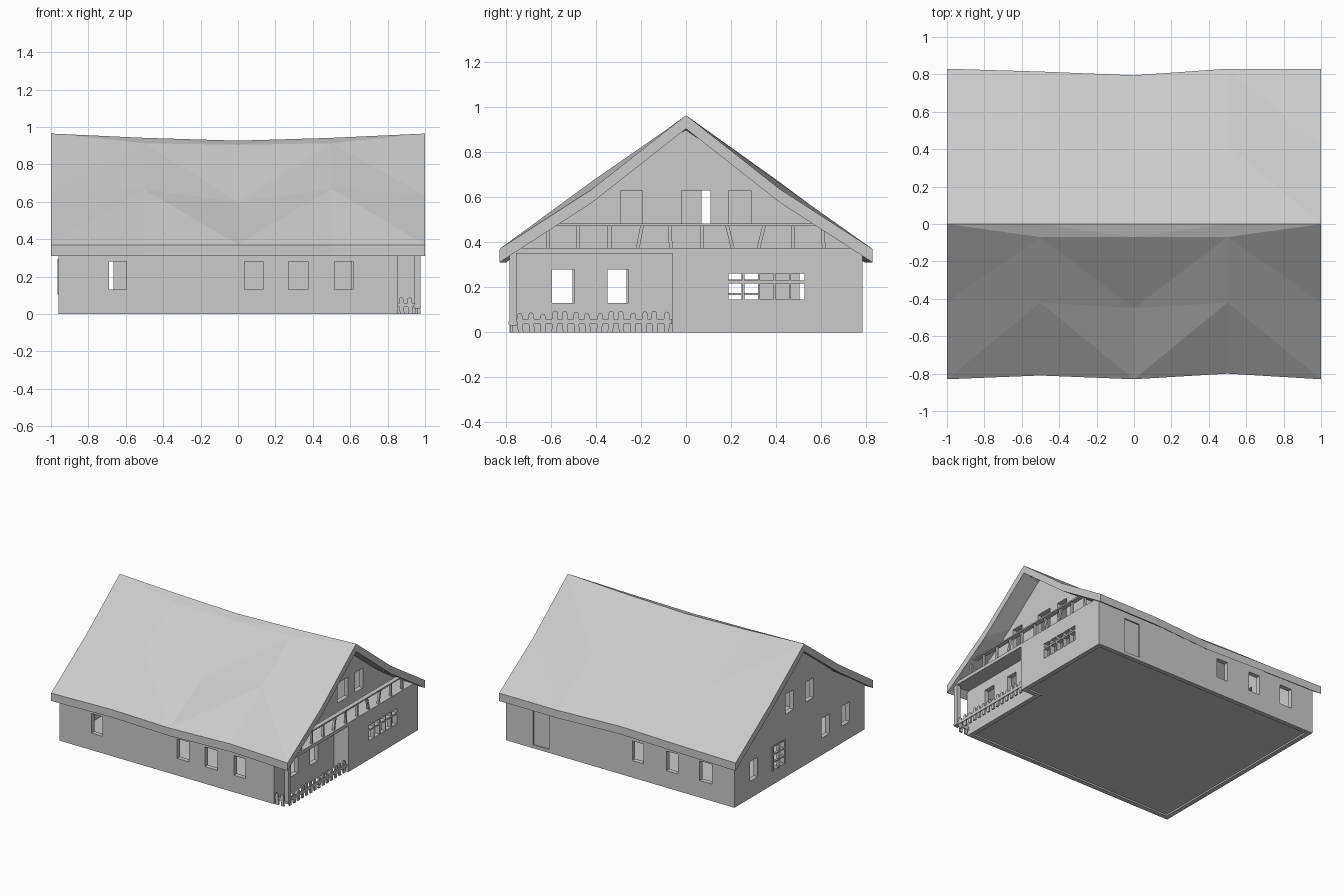
import bpy, bmesh, math, random
from mathutils import Vector, Matrix

if "Cube" in bpy.data.objects:
    bpy.data.objects.remove(bpy.data.objects["Cube"])

random.seed(4)


def finish(name, bm):
    bmesh.ops.recalc_face_normals(bm, faces=bm.faces)
    me = bpy.data.meshes.new(name)
    bm.to_mesh(me)
    bm.free()
    ob = bpy.data.objects.new(name, me)
    bpy.context.collection.objects.link(ob)
    return ob


def add_prism(bm, pts, axis, pos, t):
    """Extrude a 2D outline (horizontal, z) by t along x or y."""
    if axis == 'x':
        vs = [bm.verts.new((pos, a, z)) for a, z in pts]
        d = Vector((t, 0, 0))
    else:
        vs = [bm.verts.new((a, pos, z)) for a, z in pts]
        d = Vector((0, t, 0))
    f = bm.faces.new(vs)
    r = bmesh.ops.extrude_face_region(bm, geom=[f])
    nv = [v for v in r['geom'] if isinstance(v, bmesh.types.BMVert)]
    bmesh.ops.translate(bm, verts=nv, vec=d)


def rect(a0, a1, z0, z1):
    return [(a0, z0), (a1, z0), (a1, z1), (a0, z1)]


def box(bm, x0, x1, y0, y1, z0, z1):
    add_prism(bm, rect(y0, y1, z0, z1), 'x', x0, x1 - x0)


def wall(name, pts, axis, pos, t, holes=()):
    bm = bmesh.new()
    add_prism(bm, pts, axis, pos, t)
    ob = finish(name, bm)
    if holes:
        bm = bmesh.new()
        for h in holes:
            add_prism(bm, rect(*h), axis, pos - 0.05, t + 0.1)
        cutter = finish("cutter", bm)
        cutter.hide_render = True
        m = ob.modifiers.new("openings", 'BOOLEAN')
        m.operation, m.solver, m.object = 'DIFFERENCE', 'EXACT', cutter
        bpy.context.view_layer.objects.active = ob
        bpy.ops.object.modifier_apply(modifier=m.name)
        bpy.data.objects.remove(cutter)
    return ob


T = 0.035          # wall thickness
L, R, W = -0.96, 0.975, 0.785
IN = 0.855         # recessed porch and balcony wall
WZ = (0.13, 0.28)  # ground floor window heights
UZ = (0.48, 0.63)  # upper window heights

# Sagging roof: rows from front eave to back eave, columns along x
xs = [-1, -0.5, 0, 0.5, 1]
rows = [
    ([-0.83, -0.81, -0.83, -0.80, -0.83], [0.37] * 5),
    ([-0.42, -0.42, -0.45, -0.42, -0.42], [0.645, 0.665, 0.60, 0.67, 0.635]),
    ([0, -0.07, -0.07, -0.07, 0], [0.965, 0.913, 0.905, 0.913, 0.965]),
    ([0] * 5, [0.965, 0.942, 0.927, 0.942, 0.965]),
    ([0.42] * 5, [0.65, 0.665, 0.65, 0.66, 0.635]),
    ([0.83, 0.815, 0.795, 0.83, 0.83], [0.37] * 5),
]
bm = bmesh.new()
grid = [[bm.verts.new((x, y, z)) for x, y, z in zip(xs, ys, zs)] for ys, zs in rows]
for a, b in zip(grid, grid[1:]):
    for i in range(4):
        q = (a[i], a[i + 1], b[i + 1], b[i])
        k = i % 2
        bm.faces.new((q[k], q[k + 1], q[k + 2]))
        bm.faces.new((q[k], q[k + 2], q[(k + 3) % 4]))
bmesh.ops.remove_doubles(bm, verts=bm.verts, dist=0.001)
bmesh.ops.dissolve_degenerate(bm, edges=bm.edges, dist=0.0001)
r = bmesh.ops.extrude_face_region(bm, geom=bm.faces[:], use_keep_orig=True)
bmesh.ops.translate(bm, vec=(0, 0, -0.06),
                    verts=[v for v in r['geom'] if isinstance(v, bmesh.types.BMVert)])
finish("roof", bm)

# Long walls
wall("front_wall", rect(L, IN, 0, 0.34), 'y', -W, T,
     [(a, b, *WZ) for a, b in ((-0.69, -0.595), (0.035, 0.135), (0.27, 0.375), (0.515, 0.615))])
wall("back_wall", rect(L, R, 0, 0.34), 'y', W - T, T,
     [(a, b, *WZ) for a, b in ((-0.77, -0.665), (-0.48, -0.385), (-0.19, -0.095))]
     + [(0.61, 0.745, 0.025, 0.29)])
wall("back_door", rect(0.61, 0.745, 0.025, 0.29), 'y', W - 0.025, 0.015)

# Gable walls
slope = [(W, 0.345), (0.41, 0.59), (0, 0.915), (-0.41, 0.59), (-W, 0.345)]
wall("left_gable_wall", [(-W, 0), (W, 0)] + slope, 'x', L, T,
     [(a, b, *WZ) for a, b in ((0.505, 0.60), (-0.36, -0.265), (-0.605, -0.505))]
     + [(a, b, *UZ) for a, b in ((0.07, 0.17), (-0.17, -0.07))]
     + [(0.18, 0.325, 0.11, 0.29)])
wall("right_gable_wall", [(-W, 0), (-0.06, 0), (-0.06, 0.345)] + slope, 'x', IN - T, T,
     [(a, b, *WZ) for a, b in ((-0.595, -0.495), (-0.35, -0.255))]
     + [(a, b, *UZ) for a, b in ((-0.29, -0.195), (-0.02, 0.11), (0.19, 0.29))])

# Projecting room beside the porch, with a many-paned window
cols = [(0.19 + 0.069 * i, 0.25 + 0.069 * i) for i in range(5)]
wall("right_room_wall", rect(-0.06, W, 0, 0.355), 'x', R - T, T,
     [(a, b, z0, z1) for a, b in cols for z0, z1 in ((0.145, 0.218), (0.23, 0.262))])
wall("porch_side_wall", rect(IN - T, R, 0, 0.355), 'y', -0.06, T)

# Paned window frame on the left gable
bm = bmesh.new()
for y in (0.175, 0.247, 0.319):
    box(bm, L - 0.006, L + 0.012, y, y + 0.012, 0.105, 0.295)
for z in (0.105, 0.165, 0.225, 0.285):
    box(bm, L - 0.005, L + 0.011, 0.175, 0.331, z, z + 0.01)
finish("left_window_frame", bm)

# Ground floor slab, leaving the porch open
bm = bmesh.new()
g = 0.01
add = [(L + g, -W + g), (IN - g, -W + g), (IN - g, -0.06 + g), (R - g, -0.06 + g),
       (R - g, W - g), (L + g, W - g)]
f = bm.faces.new([bm.verts.new((x, y, 0.012)) for x, y in add])
r = bmesh.ops.extrude_face_region(bm, geom=[f])
bmesh.ops.translate(bm, vec=(0, 0, 0.01),
                    verts=[v for v in r['geom'] if isinstance(v, bmesh.types.BMVert)])
finish("ground_floor", bm)

# Balcony deck, handrail and crooked balusters
wall("balcony_deck", [(-W, 0.35), (W, 0.35), (0.745, 0.375), (-0.745, 0.375)], 'x',
     IN - T, R - IN + T)
wall("balcony_handrail", rect(-0.59, 0.59, 0.473, 0.483), 'x', R - 0.035, 0.035)
bm = bmesh.new()
for y, lean in ((-0.615, 0), (-0.48, 0), (-0.34, 0), (-0.205, 0.02), (-0.07, -0.005),
                (0.07, 0), (0.195, -0.025), (0.335, 0.025), (0.475, 0), (0.61, -0.005)):
    w = 0.008
    top = 0.475 if abs(y) < 0.6 else 0.455
    add_prism(bm, [(y - w - lean / 2, 0.373), (y + w - lean / 2, 0.373),
                   (y + w + lean / 2, top), (y - w + lean / 2, top)], 'x', R - 0.025, 0.016)
finish("balcony_balusters", bm)

# Porch corner post
bm = bmesh.new()
box(bm, R - 0.032, R, -W, -W + 0.032, 0.03, 0.352)
box(bm, R - 0.036, R + 0.003, -W - 0.003, -W + 0.036, 0.035, 0.048)
finish("porch_post", bm)


# Picket fence with rounded, uneven pickets
def fence(name, axis, pos, a0, a1, n):
    bm = bmesh.new()
    add_prism(bm, rect(a0, a1, 0.037, 0.06), axis, pos, 0.01)
    for i in range(n):
        c = a0 + (i + 0.5) * (a1 - a0) / n
        h = 0.09 + random.uniform(-0.008, 0.008)
        s = random.uniform(-0.006, 0.006)
        w = 0.012
        arc = [(c + s + w * math.cos(k * math.pi / 4), h - w + w * math.sin(k * math.pi / 4))
               for k in range(5)]
        add_prism(bm, [(c - w, 0), (c + w, 0)] + arc, axis, pos - 0.006, 0.012)
    finish(name, bm)


fence("porch_side_fence", 'x', R - 0.02, -0.76, -0.062, 14)
fence("porch_front_fence", 'y', -W + 0.01, IN, R - 0.03, 2)
